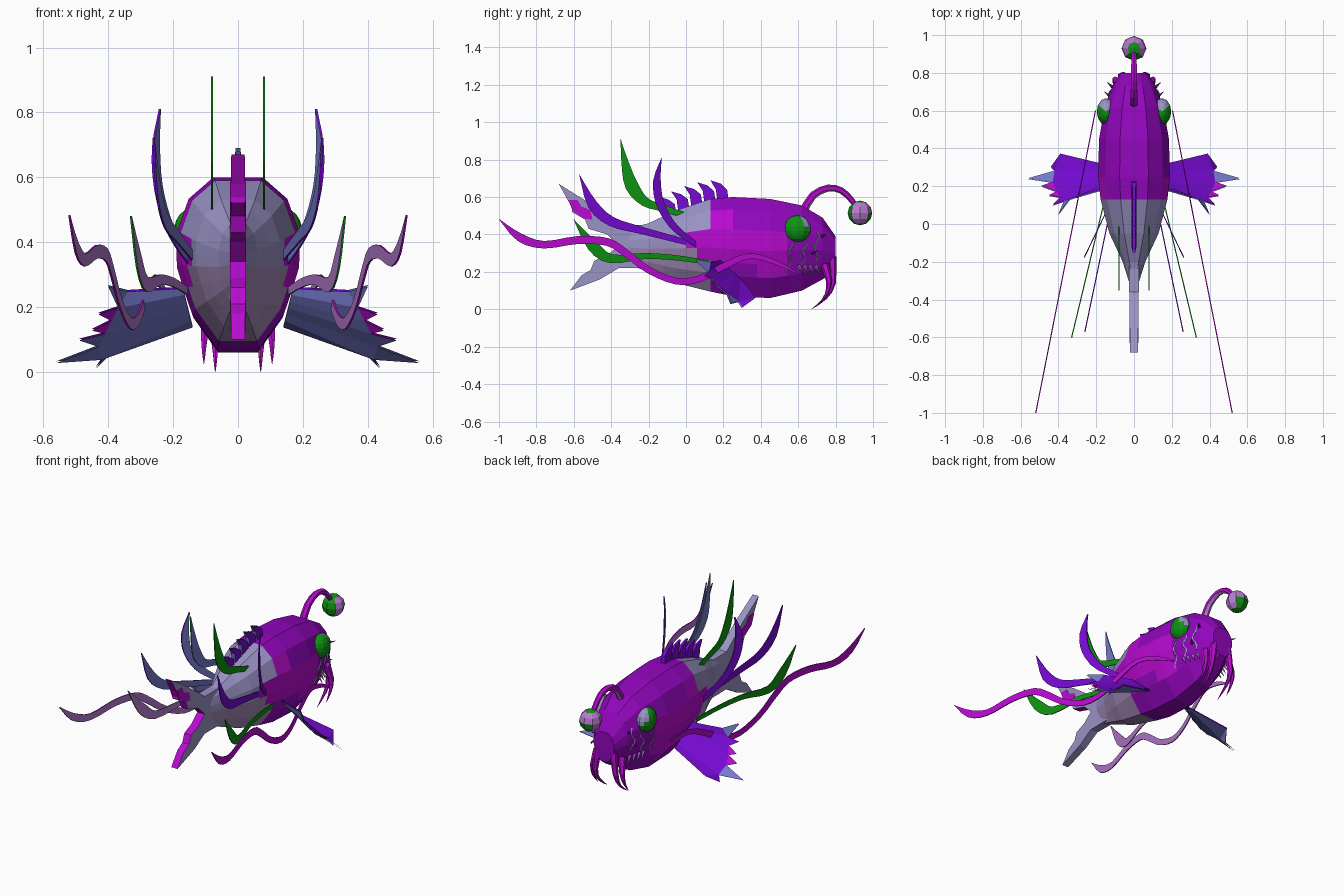
import bpy, bmesh, math
from mathutils import Vector

if "Cube" in bpy.data.objects:
    bpy.data.objects.remove(bpy.data.objects["Cube"])


def material(name, rgb):
    lin = [((c / 255 + 0.055) / 1.055) ** 2.4 for c in rgb] + [1]
    m = bpy.data.materials.new(name)
    m.use_nodes = True
    m.diffuse_color = lin
    m.node_tree.nodes["Principled BSDF"].inputs["Base Color"].default_value = lin
    return m


purple = material("deep purple", (146, 6, 190))
magenta = material("bright magenta", (186, 10, 210))
grey = material("lavender grey", (154, 147, 198))
dusk = material("dusky mauve", (162, 136, 182))
violet = material("violet", (118, 10, 210))
slate = material("slate blue", (116, 120, 202))
green = material("green", (14, 146, 18))
lilac = material("lilac", (184, 124, 210))


def finish(name, bm, mats, rule=None):
    """Turn a bmesh into an object, colouring faces by a rule."""
    bmesh.ops.recalc_face_normals(bm, faces=bm.faces)
    bm.normal_update()
    for f in bm.faces:
        f.smooth = False
        if rule:
            f.material_index = rule(f.calc_center_median(), f.normal)
    me = bpy.data.meshes.new(name)
    bm.to_mesh(me)
    bm.free()
    for m in mats:
        me.materials.append(m)
    bpy.context.collection.objects.link(bpy.data.objects.new(name, me))


SIDES = ((1, "left_"), (-1, "right_"))


def loft(bm, rings):
    """Join equal rings of points into a closed skin."""
    rows = [[bm.verts.new(p) for p in r] for r in rings]
    n = len(rows[0])
    for a, b in zip(rows, rows[1:]):
        for i in range(n):
            j = (i + 1) % n
            bm.faces.new((a[i], a[j], b[j], b[i]))
    bm.faces.new(rows[0])
    bm.faces.new(rows[-1])


def lerp_rows(rows, t):
    """Interpolate rows keyed by a falling first value."""
    t = max(min(t, rows[0][0]), rows[-1][0])
    for a, b in zip(rows, rows[1:]):
        if t >= b[0]:
            k = (a[0] - t) / (a[0] - b[0])
            return [u + (v - u) * k for u, v in zip(a, b)]


def smooth_path(pts, steps=3):
    """Catmull-Rom rounding of a short list of tuples."""
    p = [Vector(q) for q in pts]
    p = [p[0]] + p + [p[-1]]
    out = []
    for a, b, c, d in zip(p, p[1:], p[2:], p[3:]):
        for i in range(steps):
            t = i / steps
            out.append(0.5 * (2 * b + (c - a) * t + (2 * a - 5 * b + 4 * c - d) * t ** 2
                              + (3 * b - a - 3 * c + d) * t ** 3))
    return out + [p[-1]]


def tube(name, pts, radii, mats, sides=6, rule=None):
    pts = [Vector(p) for p in pts]
    rings = []
    for i, (p, r) in enumerate(zip(pts, radii)):
        d = (pts[min(i + 1, len(pts) - 1)] - pts[max(i - 1, 0)]).normalized()
        u = d.cross(Vector((1, 0, 0)) if abs(d.x) < 0.8 else Vector((0, 0, 1))).normalized()
        v = d.cross(u)
        angles = [2 * math.pi * k / sides for k in range(sides)]
        rings.append([p + r * (u * math.cos(a) + v * math.sin(a)) for a in angles])
    bm = bmesh.new()
    loft(bm, rings)
    finish(name, bm, mats, rule)


# Body: y, top, bottom, half width
stations = [(0.80, 0.39, 0.21, 0.07), (0.73, 0.49, 0.16, 0.115), (0.62, 0.555, 0.10, 0.155),
            (0.45, 0.59, 0.06, 0.185), (0.25, 0.60, 0.07, 0.19), (0.13, 0.59, 0.095, 0.177),
            (-0.05, 0.53, 0.14, 0.13), (-0.20, 0.46, 0.20, 0.06), (-0.31, 0.43, 0.24, 0.025)]
# Cross-section: height, width, both relative
section = [(1, 0.4), (0.75, 0.8), (0.35, 1), (0.15, 1), (-0.05, 0.99), (-0.33, 0.87), (-0.6, 0.74),
           (-1, 0.33)]


def body_ring(y):
    _, top, bot, hw = lerp_rows(stations, y)
    mid, h = (top + bot) / 2, (top - bot) / 2
    right = [(w * hw, y, mid + v * h) for v, w in section]
    return right + [(-x, yy, z) for x, yy, z in reversed(right)]


def body_x(y, z):
    _, top, bot, hw = lerp_rows(stations, y)
    return hw * lerp_rows(section, (2 * z - top - bot) / (top - bot))[1]


def body_colour(c, n):
    high = 0.42 if c.y < 0.13 else 0.51 - 0.38 * max(0, c.y - 0.2)
    low = 0.30 - 0.3 * max(0, c.y - 0.08)
    if abs(n.x) > 0.4 and 0.02 < c.y < 0.5 and low < c.z < high:
        return 1
    if c.y < 0.13:
        return 2 if c.z > 0.33 else 3
    return 0


bm = bmesh.new()
ys = sorted({s[0] for s in stations} | {0.54, 0.38, 0.32, 0.19, 0.06, 0.0, -0.12}, reverse=True)
loft(bm, [body_ring(y) for y in ys])
finish("body", bm, [purple, magenta, grey, dusk], body_colour)


# Flat centre plates, tapered by a thickness function
def plate(name, outline, half, mats, rule=None):
    bm = bmesh.new()
    loft(bm, [[(s * half(y, z), y, z) for y, z in outline] for s in (-1, 1)])
    finish(name, bm, mats, rule)


tail = [(-0.20, 0.45), (-0.36, 0.45), (-0.52, 0.57), (-0.68, 0.67), (-0.63, 0.58), (-0.61, 0.57),
        (-0.61, 0.52), (-0.54, 0.48), (-0.52, 0.43), (-0.42, 0.40), (-0.36, 0.34), (-0.42, 0.29),
        (-0.49, 0.26), (-0.51, 0.21), (-0.56, 0.18), (-0.62, 0.10), (-0.46, 0.16),
        (-0.36, 0.22), (-0.20, 0.22)]
plate("tail_fin", tail, lambda y, z: 0.026 + 0.014 * (y + 0.3), [grey, magenta],
      lambda c, n: int(n.y < -0.15 and abs(n.x) < 0.5 and c.y < -0.33 and
                       (n.z < 0.6 if c.z > 0.34 else n.z > -0.3)))
trim = [(-0.63, 0.585), (-0.58, 0.585), (-0.56, 0.55), (-0.51, 0.53), (-0.50, 0.48), (-0.545, 0.485),
        (-0.605, 0.525)]
plate("tail_trim", trim, lambda y, z: 0.025, [magenta])

# Dorsal spines, hooked backwards
for i in range(5):
    y = 0.23 - 0.07 * i
    z = lerp_rows(stations, y)[1]
    h = 0.092 - 0.005 * i
    plate(f"dorsal_spine_{i + 1}",
          [(y, z - 0.03), (y - 0.01, z + 0.45 * h), (y - 0.045, z + 0.8 * h), (y - 0.10, z + h),
           (y - 0.07, z + 0.45 * h), (y - 0.06, z - 0.04)],
          lambda yy, zz: 0.013 if zz < z + 0.6 * h else 0.007, [violet, slate],
          lambda c, n: int(n.y < -0.5))


# Trailing ribbons: each lies in a slanted upright plane, point = y, z, half width
def ribbon(name, path, start, end, outer, inner):
    pts = smooth_path(path)
    for s, side in SIDES:
        rings = []
        for i, p in enumerate(pts):
            d = pts[min(i + 1, len(pts) - 1)] - pts[max(i - 1, 0)]
            d = Vector((d.x, d.y)).normalized()
            w = max(p.z, 0.001)
            ring = []
            for a, t in ((1, 1), (-1, 1), (-1, -1), (1, -1)):
                y, z = p.x - d.y * w * a, p.y + d.x * w * a
                k = (start[1] - y) / (start[1] - end[1])
                ring.append((s * (start[0] + (end[0] - start[0]) * k + 0.003 * t), y, z))
            rings.append(ring)
        bm = bmesh.new()
        loft(bm, rings)
        finish(side + name, bm, [outer, inner], lambda c, n: int(n.x * s < -0.3))


ribbon("whisker", [(0.60, 0.19, 0.004), (0.48, 0.25, 0.012), (0.34, 0.285, 0.015), (0.20, 0.23, 0.018),
                   (0.08, 0.165, 0.018), (-0.05, 0.15, 0.018), (-0.20, 0.21, 0.018),
                   (-0.32, 0.30, 0.02), (-0.42, 0.36, 0.021), (-0.58, 0.37, 0.021),
                   (-0.76, 0.345, 0.02), (-0.89, 0.385, 0.022), (-1.0, 0.483, 0)],
       (0.20, 0.62), (0.52, -1.0), magenta, lilac)
ribbon("back_streamer", [(0.0, 0.50, 0.015), (-0.12, 0.54, 0.018), (-0.22, 0.575, 0.025),
                         (-0.29, 0.66, 0.035), (-0.325, 0.78, 0.02), (-0.35, 0.91, 0)],
       (0.08, 0.0), (0.08, -0.35), green, slate)
ribbon("shoulder_streamer", [(0.08, 0.33, 0.012), (0.0, 0.385, 0.016), (-0.08, 0.46, 0.02),
                             (-0.14, 0.57, 0.022), (-0.155, 0.69, 0.02), (-0.13, 0.81, 0)],
       (0.13, 0.1), (0.26, -0.17), violet, slate)
ribbon("flank_streamer", [(0.10, 0.33, 0.012), (-0.06, 0.375, 0.016), (-0.25, 0.425, 0.02),
                          (-0.40, 0.47, 0.026), (-0.50, 0.56, 0.027), (-0.57, 0.72, 0)],
       (0.12, 0.1), (0.26, -0.57), violet, slate)
ribbon("lower_streamer", [(0.12, 0.25, 0.012), (-0.05, 0.275, 0.014), (-0.22, 0.285, 0.016),
                          (-0.40, 0.27, 0.024), (-0.50, 0.34, 0.03), (-0.60, 0.48, 0)],
       (0.15, 0.15), (0.33, -0.6), green, lilac)

# Pectoral fins: a web from root to outer edge, with a spike on every outer segment
edge = [(0.39, 0.37, 0.06), (0.42, 0.28, 0.04), (0.43, 0.22, 0.08), (0.41, 0.17, 0.12),
        (0.39, 0.14, 0.16), (0.37, 0.12, 0.20), (0.34, 0.13, 0.25)]
spikes = [(0.44, 0.30, 0.01), (0.56, 0.24, 0.03), (0.49, 0.20, 0.10), (0.45, 0.15, 0.13),
          (0.43, 0.10, 0.18), (0.40, 0.05, 0.265)]
root_low, root_high, up = Vector((0.14, 0.31, 0.14)), Vector((0.17, 0.18, 0.26)), Vector((0.08, 0.7, 0.7))
for s, side in SIDES:
    # Upper skin, then lower skin; spikes use skin, magenta or slate
    for layer, skin, tips in ((1, violet, (0, 2, 1, 1, 0, 2)), (-1, slate, (0, 0, 0, 1, 1, 0))):
        bm = bmesh.new()

        def vert(p):
            q = Vector(p) + up * 0.004 * layer
            return bm.verts.new((q.x * s, q.y, q.z))

        n = len(edge)
        root = [vert(root_low.lerp(root_high, i / (n - 1))) for i in range(n)]
        outer = [vert(p) for p in edge]
        for i, tip in enumerate(spikes):
            bm.faces.new((root[i], root[i + 1], outer[i + 1], outer[i]))
            bm.faces.new((outer[i], outer[i + 1], vert(tip))).material_index = tips[i]
        for f in bm.faces:
            f.normal_update()
            if f.normal.dot(Vector((up.x * s, up.y, up.z))) * layer < 0:
                f.normal_flip()
        name = side + "pectoral_fin_" + ("top" if layer > 0 else "underside")
        me = bpy.data.meshes.new(name)
        bm.to_mesh(me)
        bm.free()
        for m in (skin, magenta, slate):
            me.materials.append(m)
        bpy.context.collection.objects.link(bpy.data.objects.new(name, me))


# Eyes and lure bulb
def ball(name, centre, scale, mats, rule, segs):
    bm = bmesh.new()
    bmesh.ops.create_uvsphere(bm, u_segments=segs, v_segments=segs * 3 // 4, radius=1)
    for v in bm.verts:
        v.co = [c + a * b for c, a, b in zip(centre, v.co, scale)]
    finish(name, bm, mats, rule)


for s, side in SIDES:
    ball(side + "eye", (0.148 * s, 0.595, 0.43), (0.05, 0.072, 0.072), [green, grey],
         lambda c, n: int((c.y - 0.595) * 0.8 + (c.z - 0.43) * 0.55 > 0.042), 12)
ball("lure_bulb", (0, 0.93, 0.515), (0.066, 0.066, 0.066), [lilac, green],
     lambda c, n: int(abs(n.x) < 0.6 and not (n.y > 0.3 and n.z > 0)), 8)
stalk = smooth_path([(0, 0.63, 0.53), (0, 0.68, 0.61), (0, 0.76, 0.648), (0, 0.83, 0.635),
                     (0, 0.88, 0.59), (0, 0.91, 0.55)], 2)
tube("lure_stalk", stalk, [0.022 - 0.0008 * i for i in range(len(stalk))], [magenta, lilac],
     rule=lambda c, n: int(n.y - n.z > 0.4 and c.y < 0.88))

# Fangs, side teeth, cheek veins and brow thorns
for s, side in SIDES:
    fangs = [[(0.05, 0.78, 0.28), (0.07, 0.785, 0.14), (0.07, 0.745, 0.06), (0.07, 0.67, 0.0)],
             [(0.085, 0.74, 0.24), (0.10, 0.765, 0.15), (0.105, 0.75, 0.08), (0.105, 0.71, 0.025)]]
    for i, f in enumerate(fangs):
        pts = smooth_path([(x * s, y, z) for x, y, z in f], 2)
        tube(f"{side}fang_{i + 1}", pts, [0.024 * (1 - k / 6.2) for k in range(7)], [magenta])
    for i in range(4):
        y = 0.60 + 0.03 * i
        x = s * (body_x(y, 0.22) + 0.002)
        tube(f"{side}tooth_{i + 1}", [(x, y, 0.235), (x + 0.004 * s, y + 0.03, 0.185)],
             [0.010, 0.001], [lilac], 4)
    # Each vein: top y, top z, backward drift, drop
    for i, (y0, z0, drift, drop) in enumerate([(0.70, 0.41, -0.01, 0.15), (0.64, 0.36, -0.02, 0.12),
                                               (0.57, 0.35, -0.03, 0.15)]):
        pts = []
        for k in range(9):
            t = k / 8
            y, z = y0 + drift * t + 0.011 * math.sin(9 * t + i), z0 - drop * t
            pts.append((s * (body_x(y, z) + 0.001), y, z))
        tube(f"{side}cheek_vein_{i + 1}", pts, [0.005] * 9, [grey], 4)
    for i, (y, z) in enumerate([(0.72, 0.39), (0.67, 0.30)]):
        x = body_x(y, z)
        tube(f"{side}thorn_{i + 1}", [(s * (x - 0.01), y, z), (s * (x + 0.025), y + 0.03, z + 0.01)],
             [0.011, 0.001], [purple], 4)
